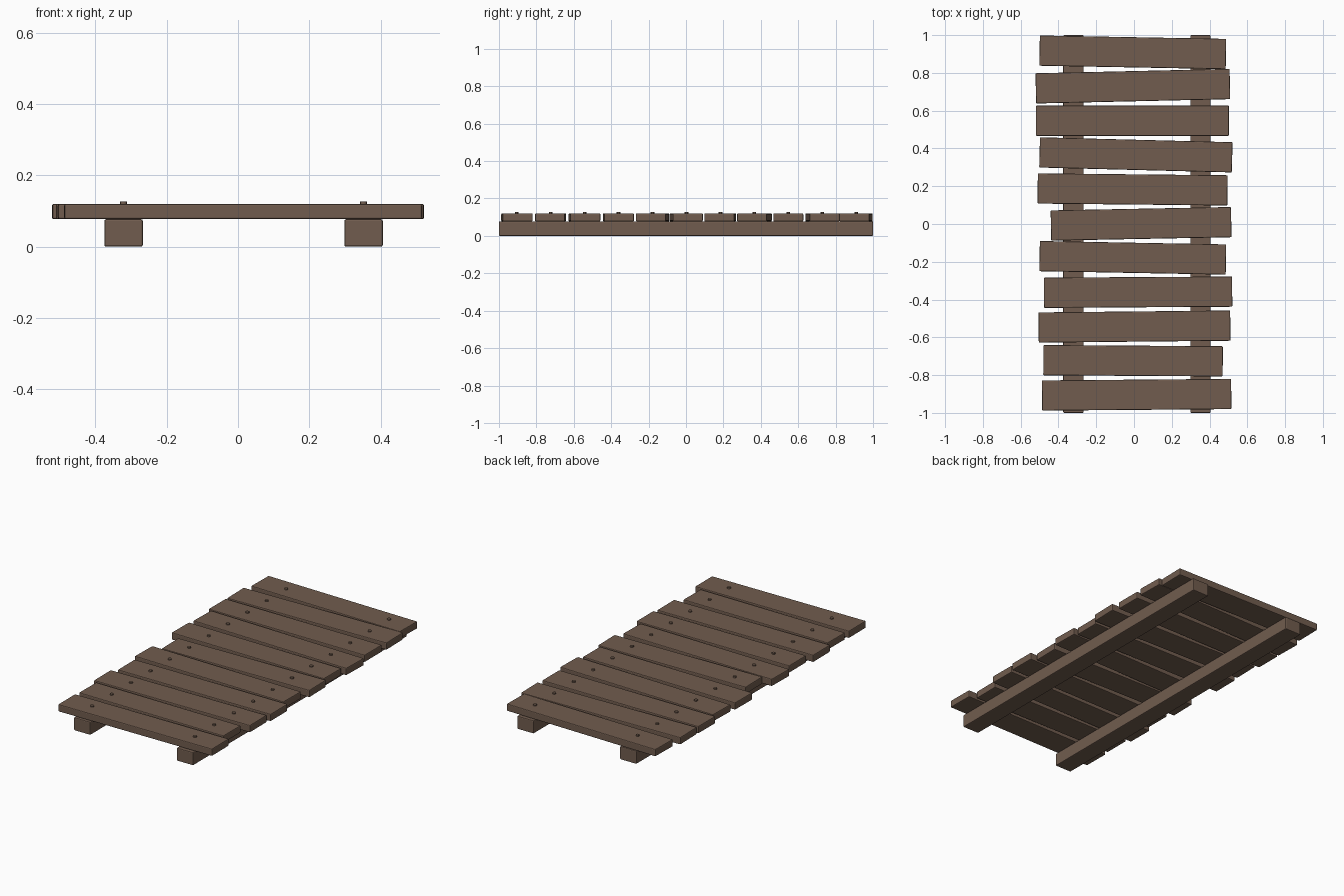
import bpy
import math

cube = bpy.data.objects.get("Cube")
if cube:
    bpy.data.objects.remove(cube, do_unlink=True)

wood = bpy.data.materials.new("weathered_brown_wood")
wood.use_nodes = True
brown = (0.165, 0.108, 0.077, 1)
wood.diffuse_color = brown
wood.node_tree.nodes["Principled BSDF"].inputs["Base Color"].default_value = brown


def beam(name, center, size, angle=0.0):
    """Box with slightly softened edges, turned about z."""
    bpy.ops.mesh.primitive_cube_add(size=1, location=center)
    obj = bpy.context.object
    obj.name = name
    obj.scale = size
    bpy.ops.object.transform_apply(location=False, rotation=False, scale=True)
    obj.rotation_euler.z = angle
    bevel = obj.modifiers.new("soft_edges", 'BEVEL')
    bevel.width = 0.005
    bevel.segments = 2
    obj.data.materials.append(wood)


def bolt(name, x, y):
    bpy.ops.mesh.primitive_cylinder_add(vertices=12, radius=0.01, depth=0.03,
                                        location=(x, y, 0.112))
    obj = bpy.context.object
    obj.name = name
    obj.data.materials.append(wood)
    bpy.ops.object.shade_smooth_by_angle()


# Two long support rails
RAILS = {"right": -0.321, "left": 0.352}
for side, x in RAILS.items():
    beam(f"{side}_rail", (x, 0, 0.0385), (0.108, 2, 0.077))

# Uneven deck planks: left end x, right end x, y at each end
PLANKS = [
    (-0.50, 0.487, 0.918, 0.900),
    (-0.52, 0.508, 0.718, 0.741),
    (-0.52, 0.503, 0.547, 0.547),
    (-0.50, 0.520, 0.379, 0.353),
    (-0.51, 0.495, 0.188, 0.178),
    (-0.44, 0.515, -0.008, 0.010),
    (-0.50, 0.487, -0.170, -0.188),
    (-0.477, 0.52, -0.364, -0.358),
    (-0.505, 0.51, -0.548, -0.538),
    (-0.48, 0.470, -0.721, -0.727),
    (-0.487, 0.515, -0.908, -0.900),
]
for i, (x0, x1, y0, y1) in enumerate(PLANKS, 1):
    center = ((x0 + x1) / 2, (y0 + y1) / 2, 0.0985)
    beam(f"plank_{i}", center, (x1 - x0, 0.16, 0.043),
         math.atan2(y1 - y0, x1 - x0))
    # One bolt over each rail
    for side, x in RAILS.items():
        bolt(f"{side}_bolt_{i}", x, 0.91 - 0.1815 * (i - 1))
